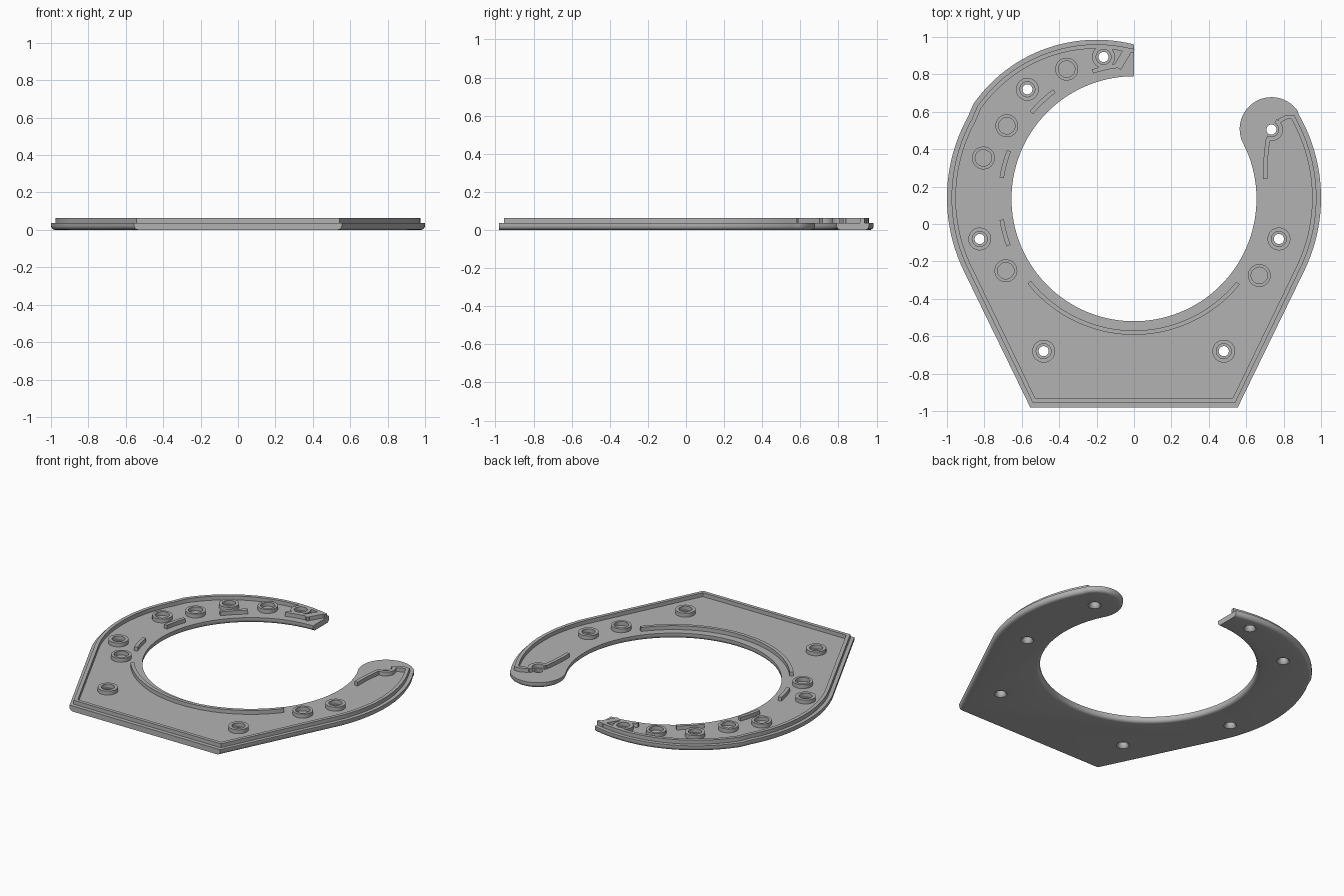
import bpy, bmesh
from math import sin, cos, radians, pi
from mathutils import Vector

cube = bpy.data.objects.get("Cube")
if cube:
    bpy.data.objects.remove(cube)

PLATE, TOP = 0.037, 0.063      # plate thickness, overall height
CENTRE = (0, 0.135)            # centre of the large opening

grey = bpy.data.materials.new("plain grey")
grey.use_nodes = True
grey.diffuse_color = (0.45, 0.45, 0.45, 1)
grey.node_tree.nodes["Principled BSDF"].inputs["Base Color"].default_value = (0.45, 0.45, 0.45, 1)


def arc(centre, r, a0, a1, n):
    angles = [radians(a0 + (a1 - a0) * i / n) for i in range(n + 1)]
    return [(centre[0] + r * cos(a), centre[1] + r * sin(a)) for a in angles]


def finish(bm, name):
    bmesh.ops.recalc_face_normals(bm, faces=bm.faces)
    mesh = bpy.data.meshes.new(name)
    bm.to_mesh(mesh)
    bm.free()
    mesh.materials.append(grey)
    obj = bpy.data.objects.new(name, mesh)
    bpy.context.collection.objects.link(obj)
    smooth(mesh)
    return obj


def smooth(mesh):
    mesh.polygons.foreach_set("use_smooth", [True] * len(mesh.polygons))
    mesh.set_sharp_from_angle(angle=radians(32))


def rib(name, path, width=0.023):
    """Raised wall of constant width along a path, with mitred corners."""
    pts = [Vector(p) for p in path]
    bm = bmesh.new()
    rings = []
    for i, p in enumerate(pts):
        before = (p - pts[i - 1]).normalized() if i else None
        after = (pts[i + 1] - p).normalized() if i < len(pts) - 1 else None
        a, b = before or after, after or before
        t = (a + b).normalized()
        off = Vector((-t.y, t.x)) * (width / 2 / max(t.dot(a), 0.5))
        corners = [(p + off, TOP), (p - off, TOP), (p - off, PLATE - 0.003), (p + off, PLATE - 0.003)]
        rings.append([bm.verts.new((q.x, q.y, z)) for q, z in corners])
    for r, s in zip(rings, rings[1:]):
        for k in range(4):
            bm.faces.new((r[k], r[(k + 1) % 4], s[(k + 1) % 4], s[k]))
    bm.faces.new(rings[0])
    bm.faces.new(rings[-1])
    return finish(bm, name)


def turn(bm, centre, profile, closed, n=40):
    """Revolve a radius/height profile; open profiles get end caps."""
    rings = [[bm.verts.new((centre[0] + r * cos(2 * pi * i / n),
                            centre[1] + r * sin(2 * pi * i / n), z)) for i in range(n)]
             for r, z in profile]
    pairs = list(zip(rings, rings[1:])) + ([(rings[-1], rings[0])] if closed else [])
    for r, s in pairs:
        for i in range(n):
            j = (i + 1) % n
            bm.faces.new((r[i], r[j], s[j], s[i]))
    if not closed:
        bm.faces.new(rings[0])
        bm.faces.new(rings[-1])


# Base plate outline
left, right, upper, lobe = (-0.105, 0.14), (0.105, 0.14), (-0.2, 0.181), (0.735, 0.508)
outline = [(-0.555, -0.98), (0.555, -0.98)]
outline += arc(right, 0.895, -27, 30, 24)
outline += arc(lobe, 0.17, 34, 205, 36)
outline += arc(CENTRE, 0.655, 22, -270, 110)
outline += [(0, 0.96)]
outline += arc(upper, 0.804, 78, 145, 30)
outline += arc(left, 0.895, 151, 207, 24)

bm = bmesh.new()
face = bm.faces.new([bm.verts.new((x, y, 0)) for x, y in outline])
grown = bmesh.ops.extrude_face_region(bm, geom=[face], use_keep_orig=True)
for v in grown["geom"]:
    if isinstance(v, bmesh.types.BMVert):
        v.co.z = PLATE
bmesh.ops.recalc_face_normals(bm, faces=bm.faces)


def rounded(e):
    a, b = (v.co for v in e.verts)
    front = a.y < -0.97 and b.y < -0.97
    tip = abs(a.x) < 0.001 and abs(b.x) < 0.001 and a.y > 0
    return a.z + b.z < 0.001 and not front and not tip


# Rounded lower edge, except at the straight front and the cut tip
bmesh.ops.bevel(bm, geom=[e for e in bm.edges if rounded(e)], offset=0.022,
                segments=4, profile=0.5, affect='EDGES', clamp_overlap=False)
plate = finish(bm, "base_plate")

# Countersunk screw holes
screws = [(-0.163, 0.893), (-0.57, 0.72), (-0.825, -0.08), (-0.483, -0.68),
          (0.48, -0.68), (0.775, -0.08), (0.735, 0.505)]
bm = bmesh.new()
for c in screws:
    turn(bm, c, [(0.045, -0.01), (0.039, 0), (0.031, 0.008), (0.027, 0.018), (0.027, 0.08)], False)
cutter = finish(bm, "hole_cutter")
cutter.hide_render = True
mod = plate.modifiers.new("holes", 'BOOLEAN')
mod.operation, mod.solver, mod.object = 'DIFFERENCE', 'EXACT', cutter
bpy.context.view_layer.update()
cut = bpy.data.meshes.new_from_object(plate.evaluated_get(bpy.context.evaluated_depsgraph_get()))
plate.modifiers.clear()
plate.data = cut
smooth(cut)
bpy.data.objects.remove(cutter)

# Ring bosses around the screws and the blind sockets
sockets = [(-0.36, 0.828), (-0.68, 0.525), (-0.805, 0.353), (-0.685, -0.25), (0.67, -0.275)]
for kind, places, inner in (("screw_boss", screws[:-1], 0.04), ("socket_ring", sockets, 0.044)):
    for i, c in enumerate(places):
        bm = bmesh.new()
        turn(bm, c, [(inner, PLATE - 0.003), (0.061, PLATE - 0.003), (0.061, TOP), (inner, TOP)], True)
        finish(bm, f"{kind}_{i + 1}")

# Rim wall just inside the outer edge, hooking in at the rounded end
rim = [(0, 0.925)] + arc(upper, 0.768, 78, 145, 30) + arc(left, 0.859, 151, 207, 24)
rim += [(-0.535, -0.943), (0.535, -0.943)] + arc(right, 0.859, -27, 28, 24)
rim += [(0.85, 0.572), (0.815, 0.572), (0.775, 0.55)]
rib("rim_wall", rim)
rib("lobe_boss", arc(screws[-1], 0.05, 65, -120, 20))

# Inner walls following the opening
for i, (a0, a1) in enumerate([(218.5, 321), (189, 200.5), (159, 171), (126.5, 140), (95, 108)]):
    rib(f"inner_wall_{i + 1}", arc(CENTRE, 0.716, a0, a1, max(8, int((a1 - a0) / 2))))
rib("lobe_wall", [(0.702, 0.24), (0.702, 0.32), (0.708, 0.39), (0.717, 0.46)])

# Diagonal brace at the cut tip
rib("tip_brace", [(-0.09, 0.835), (-0.03, 0.935)], 0.045)
